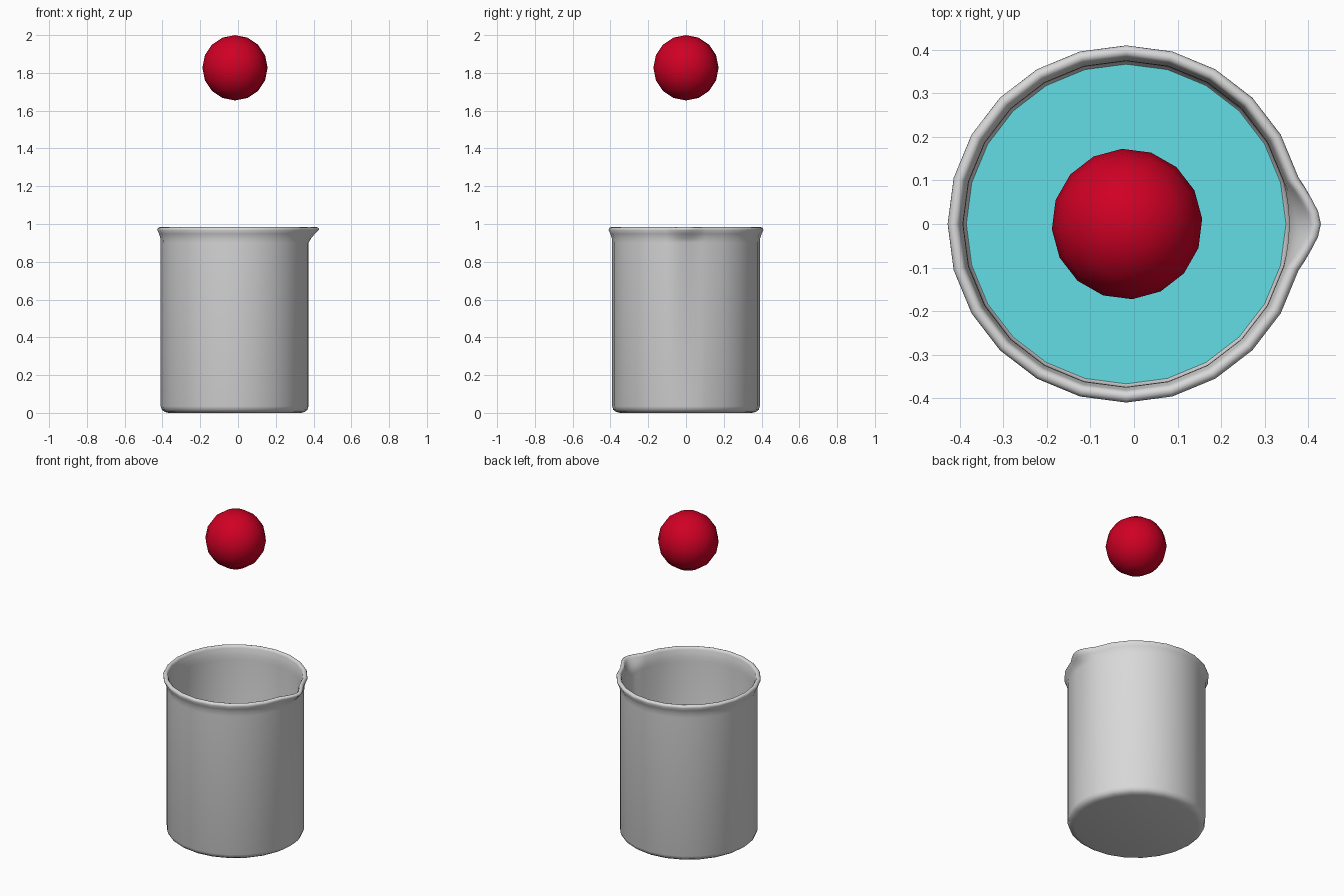
import bpy
import bmesh
from math import sin, cos, pi, radians

cube = bpy.data.objects.get("Cube")
if cube:
    bpy.data.objects.remove(cube, do_unlink=True)

CX = -0.018        # beaker axis, offset to leave room for the spout
SIDES = 24


def material(name, rgb):
    m = bpy.data.materials.new(name)
    m.use_nodes = True
    colour = (*rgb, 1)
    m.diffuse_color = colour
    m.node_tree.nodes["Principled BSDF"].inputs["Base Color"].default_value = colour
    return m


def smooth(obj):
    bpy.ops.object.select_all(action="DESELECT")
    obj.select_set(True)
    bpy.context.view_layer.objects.active = obj
    bpy.ops.object.shade_smooth_by_angle(angle=radians(60))


def lathe(name, profile, angles, mat, shape=lambda r, z, a: r):
    """Revolve (radius, height) points and cap both ends."""
    bm = bmesh.new()
    rings = []
    for r, z in profile:
        ring = []
        for a in angles:
            rr = shape(r, z, a)
            ring.append(bm.verts.new((CX + rr * cos(a), rr * sin(a), z)))
        rings.append(ring)
    n = len(angles)
    for low, high in zip(rings, rings[1:]):
        for i in range(n):
            j = (i + 1) % n
            bm.faces.new((low[i], low[j], high[j], high[i]))
    bm.faces.new(rings[0][::-1])
    bm.faces.new(rings[-1])
    mesh = bpy.data.meshes.new(name)
    bm.to_mesh(mesh)
    bm.free()
    mesh.materials.append(mat)
    obj = bpy.data.objects.new(name, mesh)
    bpy.context.collection.objects.link(obj)
    smooth(obj)


grey = material("glass_grey", (0.69, 0.69, 0.69))
cyan = material("water_cyan", (0.13, 0.73, 0.79))
red = material("ball_red", (0.63, 0.0, 0.018))

# Beaker: outer wall, rounded rim, inner wall and floor in one profile
outer = [(0.35, 0), (0.37, 0.005), (0.385, 0.016), (0.391, 0.035),
         (0.391, 0.9), (0.393, 0.925), (0.4, 0.948)]
rim = [(0.396 + 0.014 * cos(t * pi / 6), 0.968 + 0.015 * sin(t * pi / 6))
       for t in range(7)]
inner = [(0.378, 0.95), (0.375, 0.93), (0.374, 0.9),
         (0.374, 0.045), (0.367, 0.026), (0.35, 0.014)]


def spout(r, z, a):
    """Pull the rim outwards around the +x direction."""
    off = abs((a + pi) % (2 * pi) - pi) / radians(15)
    if off >= 1 or z <= 0.9:
        return r
    pull = min(1, 1.15 * (1 - off))
    return r + 0.039 * pull * min((z - 0.9) / 0.075, 1)


step = 2 * pi / SIDES
angles = sorted([i * step for i in range(SIDES)]
                + [s * step * k / 4 for s in (-1, 1) for k in (1, 2, 3)])
lathe("beaker", outer + rim + inner, angles, grey, spout)

# Shallow layer of water covering the floor
lathe("water", [(0.348, 0.015), (0.367, 0.027)],
      [i * step for i in range(SIDES)], cyan)

# Ball hanging above the beaker
bpy.ops.mesh.primitive_uv_sphere_add(
    segments=16, ring_count=8, radius=0.173,
    location=(CX + 0.002, 0, 1.827), rotation=(0, 0, radians(4)))
ball = bpy.context.object
ball.name = "ball"
ball.data.materials.append(red)
smooth(ball)
